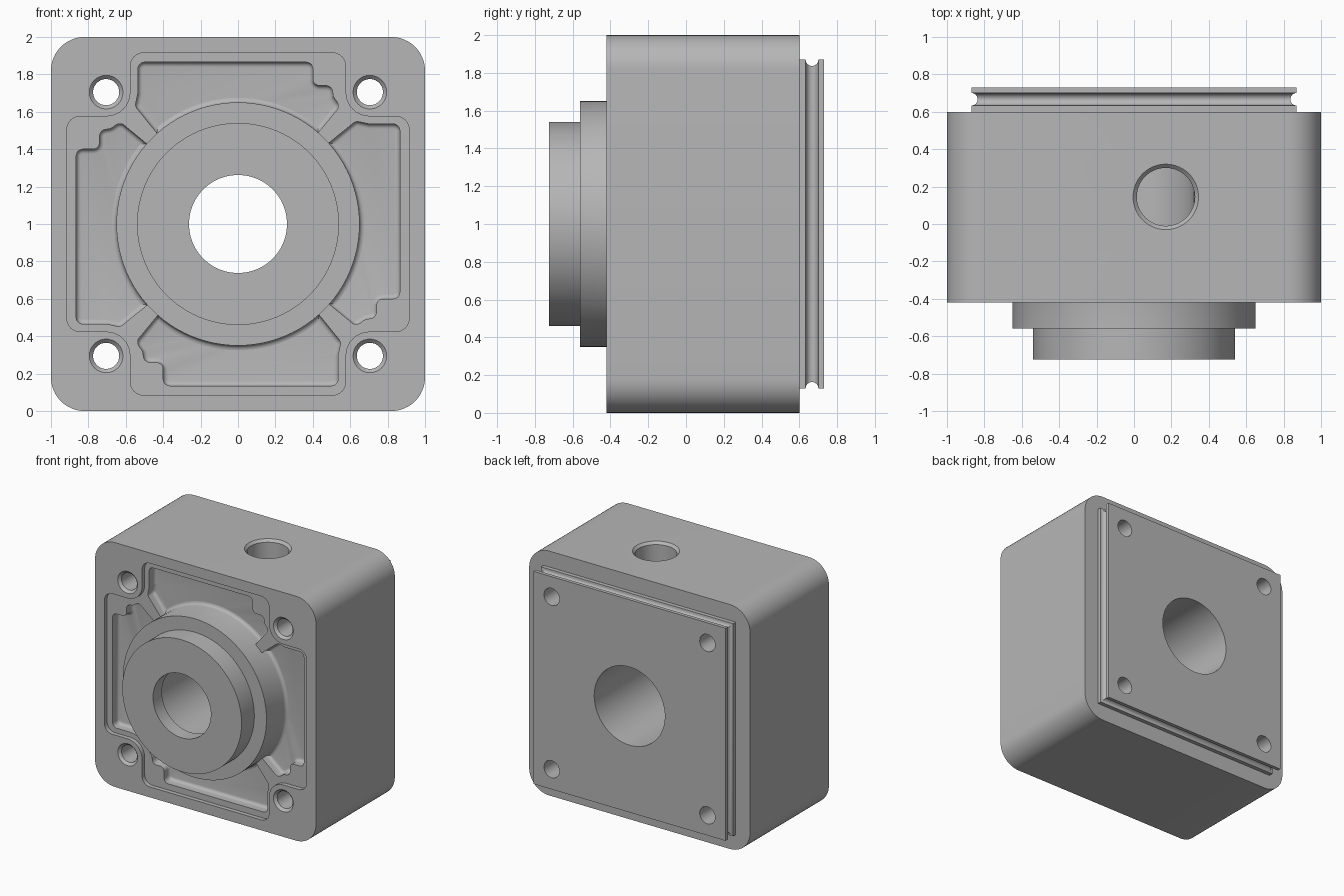
import bpy, bmesh, math
from mathutils import Vector

if "Cube" in bpy.data.objects:
    bpy.data.objects.remove(bpy.data.objects["Cube"], do_unlink=True)

GREY = (0.47, 0.47, 0.47, 1)
metal = bpy.data.materials.new("plain grey metal")
metal.use_nodes = True
metal.diffuse_color = GREY
metal.node_tree.nodes["Principled BSDF"].inputs["Base Color"].default_value = GREY

MID = 1.0                      # height of the bore axis
FRONT, BACK = -0.42, 0.6       # housing faces
FLOOR = -0.31                  # pocket floor
SHELF = -0.385                 # shallow recess


def loft(name, rings):
    """Skin a closed solid through matching rings of points."""
    bm = bmesh.new()
    loops = [[bm.verts.new(p) for p in ring] for ring in rings]
    for a, b in zip(loops, loops[1:]):
        for i in range(len(a)):
            j = (i + 1) % len(a)
            bm.faces.new((a[i], a[j], b[j], b[i]))
    bm.faces.new(loops[0])
    bm.faces.new(loops[-1])
    bmesh.ops.recalc_face_normals(bm, faces=bm.faces)
    mesh = bpy.data.meshes.new(name)
    bm.to_mesh(mesh)
    bm.free()
    mesh.materials.append(metal)
    obj = bpy.data.objects.new(name, mesh)
    bpy.context.collection.objects.link(obj)
    return obj


def place(outline, y):
    return [(p[0], y, MID + p[1]) for p in outline]


def circle(r, n=96, cx=0, cy=0):
    return [(cx + r * math.cos(math.tau * i / n), cy + r * math.sin(math.tau * i / n))
            for i in range(n)]


def lathe(name, profile, n=96, cx=0, cz=0):
    """Turned solid along y from (y, radius) pairs."""
    return loft(name, [place(circle(r, n, cx, cz), y) for y, r in profile])


def rounded(points, radii, steps=8):
    """Polygon with a circular fillet at every corner."""
    out = []
    for i, (p, r) in enumerate(zip(points, radii)):
        p = Vector(p)
        u = (Vector(points[i - 1]) - p).normalized()
        v = (Vector(points[(i + 1) % len(points)]) - p).normalized()
        half = u.angle(v) / 2
        centre = p + (u + v).normalized() * r / math.sin(half)
        a = p + u * r / math.tan(half) - centre
        b = p + v * r / math.tan(half) - centre
        sweep = a.angle(b)
        for k in range(steps + 1):
            t = k / steps
            out.append(centre + (a * math.sin((1 - t) * sweep) + b * math.sin(t * sweep))
                       / math.sin(sweep))
    return out


def inset(outline, d):
    """Move a counter-clockwise outline inwards."""
    n = len(outline)
    out = []
    for i in range(n):
        t = (outline[(i + 1) % n] - outline[i - 1]).normalized()
        out.append(outline[i] + Vector((-t.y, t.x)) * d)
    return out


def turn(points, quarter):
    for _ in range(quarter):
        points = [(-y, x) for x, y in points]
    return points


def cut(obj, cutters):
    bpy.context.view_layer.objects.active = obj
    for c in cutters:
        c.hide_render = True
        mod = obj.modifiers.new(c.name, 'BOOLEAN')
        mod.operation = 'DIFFERENCE'
        mod.solver = 'EXACT'
        mod.object = c
        bpy.ops.object.modifier_apply(modifier=mod.name)


# Housing block with rounded long edges
square = [(-1, -1), (1, -1), (1, 1), (-1, 1)]
block = rounded(square, [0.18] * 4, 12)
housing = loft("housing", [place(block, FRONT), place(block, BACK)])

# Shallow cross-shaped recess, curving round each bolt hole
arm, reach = 0.575, 0.915
cross, cross_r = [], []
for q in range(4):
    cross += turn([(reach, -arm), (reach, arm), (arm, arm)], q)
    cross_r += [0.07, 0.07, 0.13]
cross = rounded(cross, cross_r)
recess = loft("recess_cutter", [place(cross, FRONT - 0.1), place(cross, SHELF)])

# Four deep pockets with filleted floors, separated by diagonal ribs
pocket_shape = [(-.535, .865), (-.535, .7), (-.55, .63), (-.445, .5), (-.36, .4), (.36, .4),
                (.43, .49), (.545, .63), (.51, .68), (.5, .74), (.4, .74), (.4, .865)]
fillet = 0.025
pockets = []
for q in range(4):
    edge = rounded(turn(pocket_shape, q), [0.035] * len(pocket_shape), 5)
    rings = [place(edge, FRONT - 0.1)]
    for k in range(5):
        a = k / 4 * math.pi / 2
        rings.append(place(inset(edge, fillet * (1 - math.cos(a))),
                           FLOOR - fillet * (1 - math.sin(a))))
    pockets.append(loft("pocket_cutter", rings))

# Front hub, stepped, with a fillet where it meets the pocket floor
foot = [(FLOOR - fillet * (1 - math.sin(a)), 0.65 + fillet * (1 - math.cos(a)))
        for a in [k / 4 * math.pi / 2 for k in range(5)]]
hub = lathe("front_hub", [(-.725, .54), (-.56, .54), (-.56, .65)] + foot)

# Back plate with a round seal groove on its four sides
half, groove = 0.87, 0.034
sides = [(BACK, half)]
for k in range(9):
    a = math.pi * k / 8
    sides.append((0.667 - groove * math.cos(a), half - groove * math.sin(a)))
sides.append((0.73, half))
plate = loft("back_plate", [place([(x * s, z * s) for x, z in square], y) for y, s in sides])

# Cutters for the seat, stepped bore, bolt holes and top port
seat = lathe("seat_cutter", [(-.6, .6), (FLOOR, .6)])
bore = lathe("bore_cutter", [(-.9, .262), (-.61, .262), (-.61, .32), (.9, .32)])
bolt = 0.705
bolts = [lathe("bolt_cutter", [(FRONT - .01, .1), (FRONT + .02, .07), (.9, .07)],
               32, sx * bolt, sz * bolt) for sx in (-1, 1) for sz in (-1, 1)]
port = loft("port_cutter", [[(x, y, z) for x, y in circle(r, 64, 0.17, 0.145)]
                            for z, r in [(2.01, .185), (1.98, .155), (MID, .155)]])

cut(housing, [recess] + pockets + [seat, bore, port] + bolts)
cut(hub, [bore])
cut(plate, [bore] + bolts)

for c in [recess, seat, bore, port] + pockets + bolts:
    bpy.data.objects.remove(c, do_unlink=True)

# Smooth the turned and filleted surfaces, keep machined edges crisp
bpy.ops.object.select_all(action='DESELECT')
for obj in (housing, hub, plate):
    obj.select_set(True)
bpy.context.view_layer.objects.active = housing
bpy.ops.object.shade_smooth_by_angle(angle=math.radians(30))
